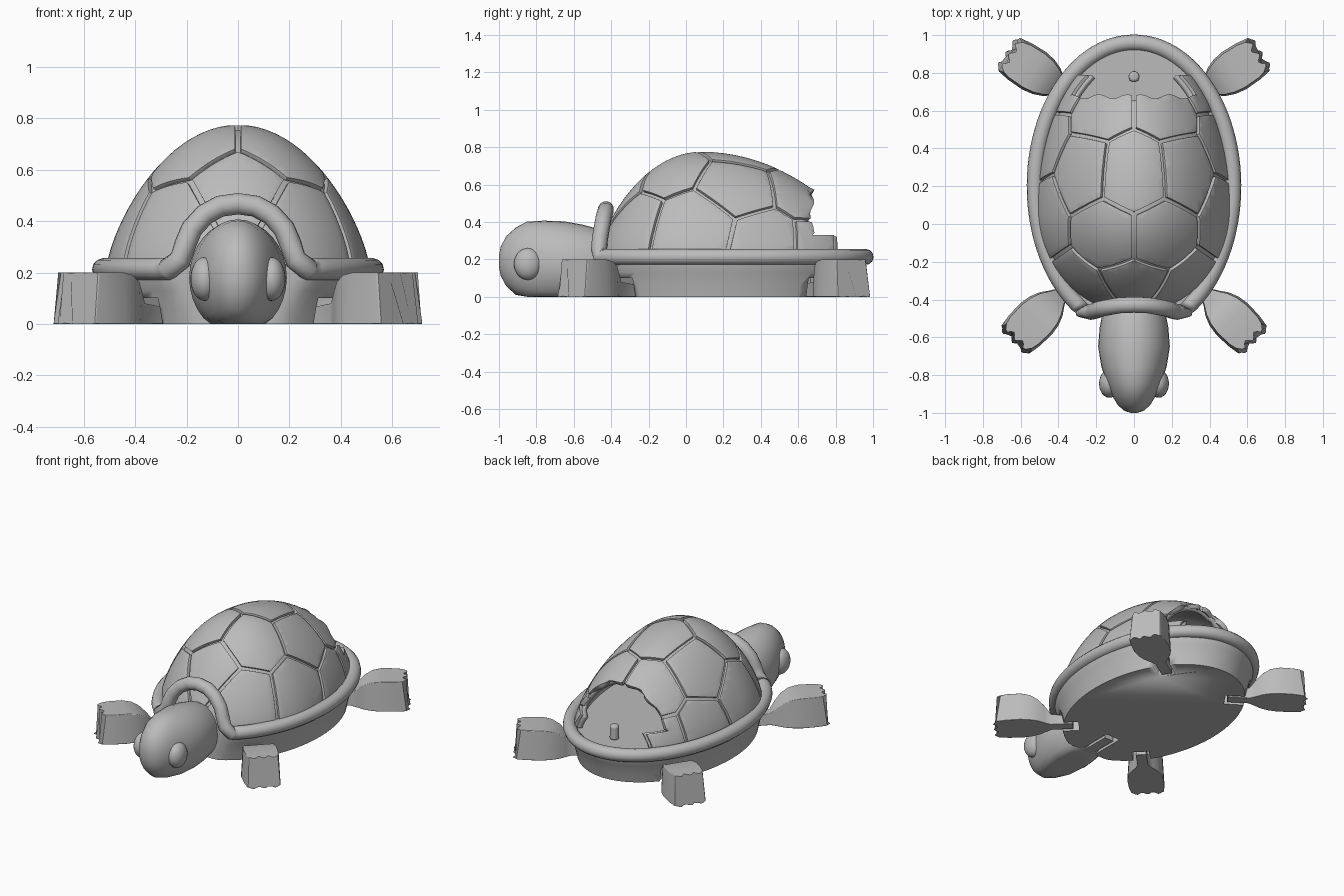
import bpy, bmesh, math
from mathutils import Vector, Matrix

if "Cube" in bpy.data.objects:
    bpy.data.objects.remove(bpy.data.objects["Cube"])

grey = bpy.data.materials.new("stone grey")
grey.diffuse_color = (0.5, 0.5, 0.5, 1)
grey.use_nodes = True
grey.node_tree.nodes["Principled BSDF"].inputs["Base Color"].default_value = grey.diffuse_color


def finish(name, bm, angle=40):
    """Turn a bmesh into a smooth-shaded object."""
    bmesh.ops.recalc_face_normals(bm, faces=bm.faces)
    me = bpy.data.meshes.new(name)
    bm.to_mesh(me)
    bm.free()
    ob = bpy.data.objects.new(name, me)
    bpy.context.collection.objects.link(ob)
    me.materials.append(grey)
    bpy.ops.object.select_all(action='DESELECT')
    ob.select_set(True)
    bpy.context.view_layer.objects.active = ob
    bpy.ops.object.shade_smooth_by_angle(angle=math.radians(angle))
    return ob


def loft(bm, rings, caps=True):
    vs = [[bm.verts.new(p) for p in r] for r in rings]
    for a, b in zip(vs, vs[1:]):
        for i in range(len(a)):
            j = (i + 1) % len(a)
            bm.faces.new((a[i], a[j], b[j], b[i]))
    if caps:
        bm.faces.new(vs[0])
        bm.faces.new(vs[-1])


def bevel(ob, width, segments=2):
    m = ob.modifiers.new("bevel", 'BEVEL')
    m.width, m.segments, m.limit_method = width, segments, 'ANGLE'
    m.angle_limit = math.radians(40)


# Domed shell surface: egg-shaped plan, steep front, long back
CY, RX, FRONT, BACK, Z0, H = 0.08, 0.51, 0.55, 0.88, 0.23, 0.545


def dome_point(r, a, drop=0.0):
    ry = BACK if math.sin(a) > 0 else FRONT
    return Vector(((RX - drop) * r * math.cos(a), CY + (ry - drop) * r * math.sin(a),
                   Z0 + (H - drop) * max(0, 1 - r * r) ** 0.75))


def dome_at(x, y):
    v = (y - CY) / (BACK if y > CY else FRONT)
    r = min(1, math.hypot(x / RX, v))
    return dome_point(r, math.atan2(v, x / RX))


def dome_mesh(drop=0.0, n=72, m=22):
    bm = bmesh.new()
    loft(bm, [[dome_point(math.sin(math.pi / 2 * k / m), 2 * math.pi * i / n, drop)
               for i in range(n)] for k in range(1, m + 1)], False)
    bm.verts.ensure_lookup_table()
    bm.faces.new(bm.verts[:n])
    return bm


def cut(bm, co, no, clear=True):
    bmesh.ops.bisect_plane(bm, geom=bm.verts[:] + bm.edges[:] + bm.faces[:], plane_co=co,
                           plane_no=no, clear_outer=clear)


def open_back(bm, edge):
    """Remove the rear of the dome, leaving a low strip along each side."""
    cut(bm, (0, 0.79, 0), (0, 1, 0))
    cut(bm, (0, edge, 0), (0, 1, 0), False)
    cut(bm, (0, 0, 0.33), (0, 0, 1), False)
    gone = [f for f in bm.faces if f.calc_center_median().y > edge
            and f.calc_center_median().z > 0.33]
    bmesh.ops.delete(bm, geom=gone, context='FACES')


# Hollow shell wall
bm = dome_mesh(0.02)
open_back(bm, 0.655)
wall = finish("shell_wall", bm)
s = wall.modifiers.new("thickness", 'SOLIDIFY')
s.thickness, s.offset = 0.03, -1

# Raised scutes: cells around seed points, separated by grooves
half = [(0.165, -0.085), (0.29, 0.28), (0.165, 0.63), (0.27, -0.32),
        (0.465, 0.03), (0.455, 0.45), (0.40, 0.80)]
seeds = [dome_at(0, 0.28), dome_at(0, -0.32)]
seeds += [dome_at(sx * x, y) for x, y in half for sx in (1, -1)]
for i, p in enumerate(seeds):
    bm = dome_mesh()
    for q in seeds:
        if q is not p and (q - p).length < 0.75:
            d = (q - p).normalized()
            cut(bm, (p + q) / 2 - d * 0.011, d)
    open_back(bm, 0.675)
    if not bm.faces:
        bm.free()
        continue
    for v in bm.verts:  # wavy broken rear edge
        if abs(v.co.y - 0.675) < 0.003 and v.co.z > 0.34:
            v.co.y += 0.012 * math.sin(abs(v.co.x) * 42)
    plate = finish(f"scute_{i + 1}", bm)
    s = plate.modifiers.new("thickness", 'SOLIDIFY')
    s.thickness, s.offset = 0.03, -1
    bevel(plate, 0.008)

# Body: flared tub with a flattened front
def oval(k, z, n=72):
    return [(0.565 * k * math.cos(t), max(-0.46, 0.2 + 0.8 * k * math.sin(t)), z)
            for t in (2 * math.pi * i / n for i in range(n))]


bm = bmesh.new()
loft(bm, [oval(0.87, 0), oval(0.89, 0.06), oval(0.92, 0.13), oval(0.95, 0.18), oval(0.95, 0.23)])
body = finish("body", bm)

# Rim tube, rising into an arch over the neck
arch = [(0.27, -0.46, 0.215), (0.225, -0.465, 0.25), (0.205, -0.46, 0.31), (0.18, -0.45, 0.37),
        (0.13, -0.44, 0.425), (0.07, -0.43, 0.458)]
path = []
for k in range(81):
    t = math.radians(-59 + 298 * k / 80)
    path.append((0.525 * math.cos(t), 0.2 + 0.76 * math.sin(t), 0.213))
path += [(-x, y, z) for x, y, z in arch] + [(0, -0.428, 0.468)] + arch[::-1]
cu = bpy.data.curves.new("shell_rim", 'CURVE')
cu.dimensions, cu.bevel_depth, cu.bevel_resolution = '3D', 0.043, 4
sp = cu.splines.new('POLY')
sp.points.add(len(path) - 1)
for pt, co in zip(sp.points, path):
    pt.co = (*co, 1)
sp.use_cyclic_u = sp.use_smooth = True
cu.materials.append(grey)
bpy.context.collection.objects.link(bpy.data.objects.new("shell_rim", cu))

# Head: egg-shaped loft flattened on the ground
head = [(-1.0, 0.015, 0.19, 0.03), (-0.99, 0.05, 0.19, 0.08), (-0.96, 0.085, 0.19, 0.135),
        (-0.91, 0.115, 0.19, 0.18), (-0.85, 0.14, 0.19, 0.212), (-0.76, 0.172, 0.185, 0.222),
        (-0.65, 0.19, 0.18, 0.223), (-0.55, 0.182, 0.175, 0.21), (-0.46, 0.165, 0.17, 0.19),
        (-0.40, 0.14, 0.17, 0.16)]
bm = bmesh.new()
loft(bm, [[(w * math.cos(t), y, max(0, zc + hz * math.sin(t)))
           for t in (2 * math.pi * i / 32 for i in range(32))] for y, w, zc, hz in head])
bmesh.ops.remove_doubles(bm, verts=bm.verts, dist=0.0005)
finish("head", bm, 50)

# Eyes
for side, sx in (("right", 1), ("left", -1)):
    bm = bmesh.new()
    bmesh.ops.create_uvsphere(bm, u_segments=24, v_segments=14, radius=1, matrix=Matrix.Translation(
        (sx * 0.13, -0.845, 0.175)) @ Matrix.Diagonal((0.055, 0.075, 0.085, 1)))
    finish(side + "_eye", bm, 60)

# Legs: narrow stem widening to a scalloped foot; u runs along the leg
stations = [(0, 0.035, 0.06), (0.14, 0.035, 0.08), (0.18, 0.06, 0.13), (0.22, 0.088, 0.165),
            (0.27, 0.108, 0.19), (0.33, 0.118, 0.2), (0.42, 0.115, 0.2), (0.50, 0.105, 0.2)]
steps = [k / 8 - 1 for k in range(17)]


def leg(name, tip, direction):
    d = Vector(direction).normalized()
    side = Vector((-d.y, d.x))

    def place(u, w, z):
        p = Vector(tip) + d * (u - 0.5) + side * w
        return (p.x, p.y, z)
    bm = bmesh.new()
    rings = []
    for u, w, h in stations:
        e = max(0, (u - 0.42) / 0.08)
        toe = [e * 0.014 * math.cos(s * 3 * math.pi) for s in steps]
        low = [place(u + t, s * w, 0) for s, t in zip(steps, toe)]
        top = [place(u + t - 0.028 * e, s * w * 0.9, h) for s, t in zip(steps, toe)]
        rings.append(low + top[::-1])
    loft(bm, rings)
    bevel(finish(name, bm), 0.014, 3)


for side, sx in (("right", 1), ("left", -1)):
    leg(side + "_front_leg", (sx * 0.638, -0.622), (sx * 0.7, -0.7))
    leg(side + "_back_leg", (sx * 0.672, 0.905), (sx * 0.84, 0.55))

# Neck stem and the slots under the body that hold the limbs
def block(name, centre, size, angle):
    bm = bmesh.new()
    bmesh.ops.create_cube(bm, size=1, matrix=Matrix.Translation(centre)
                          @ Matrix.Rotation(angle, 4, 'Z') @ Matrix.Diagonal((*size, 1)))
    return finish(name, bm)


block("neck_stem", (0, -0.36, 0.04), (0.07, 0.22, 0.08), 0)
slots = [(0, -0.34, math.pi / 2)]
for sx in (1, -1):
    slots += [(sx * 0.35, -0.335, -sx * math.pi / 4), (sx * 0.35, 0.69, sx * math.atan2(0.55, 0.84))]
for x, y, a in slots:
    c = block("slot_cutter", (x, y, 0.03), (0.26, 0.11, 0.14), a)
    c.hide_render = True
    c.hide_set(True)
    b = body.modifiers.new("slot", 'BOOLEAN')
    b.operation, b.object, b.solver = 'DIFFERENCE', c, 'EXACT'

# Small peg on the floor inside the rear opening
bm = bmesh.new()
bmesh.ops.create_cone(bm, cap_ends=True, segments=20, radius1=0.03, radius2=0.028, depth=0.1,
                      matrix=Matrix.Translation((0, 0.78, 0.275)))
bevel(finish("peg", bm), 0.014, 3)
